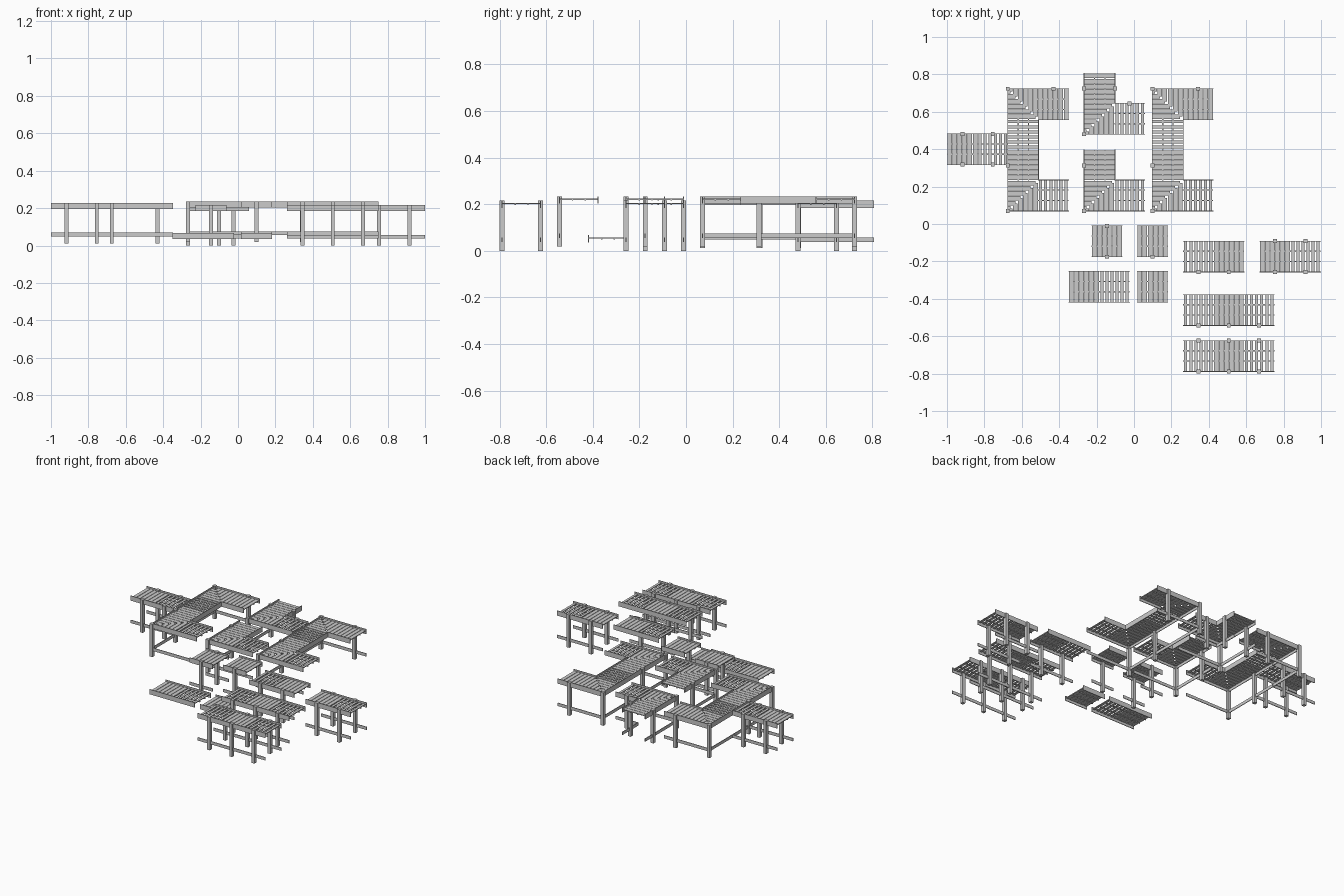
import bpy, bmesh, math
from mathutils import Matrix, Vector

if "Cube" in bpy.data.objects:
    bpy.data.objects.remove(bpy.data.objects["Cube"])

M, W = 0.1625, 0.165          # module length, deck width
P, T = 0.021, 0.004           # post side, rail thickness
RAIL_H, LEG_H = 0.032, 0.216


class Part:
    """Collects boxes into one mesh, with a local frame."""
    def __init__(self, name, x, y, z=0, rot=0):
        self.name, self.bm = name, bmesh.new()
        self.mat = Matrix.Translation((x, y, z)) @ Matrix.Rotation(math.radians(rot), 4, 'Z')

    def box(self, x0, x1, y0, y1, z0, z1):
        c = Vector(((x0 + x1) / 2, (y0 + y1) / 2, (z0 + z1) / 2))
        m = Matrix.Translation(c) @ Matrix.Diagonal((x1 - x0, y1 - y0, z1 - z0, 1))
        bmesh.ops.create_cube(self.bm, size=1, matrix=m)

    def post(self, x, y):
        self.box(x - P / 2, x + P / 2, y - P / 2, y + P / 2, 0, LEG_H)

    def rail(self, x0, y0, x1, y1, z):
        h = T / 2
        self.box(x0 - h, x1 + h, y0 - h, y1 + h, z, z + RAIL_H)

    def low_rail(self, x0, y0, x1, y1):
        h = T / 2
        self.box(x0 - h, x1 + h, y0 - h, y1 + h, 0.037, 0.057)

    def slat(self, along, t0, t1, a, b, z):
        if along == 'y':
            self.box(t0, t1, a, b, z, z + 0.005)
        else:
            self.box(a, b, t0, t1, z, z + 0.005)

    def deck(self, start, dense, z, along='y', mitre=False):
        n = 6
        pitch = M / n
        gap = 0.003 if dense else 0.011
        for i in range(n):
            t = start + i * pitch
            end = W if not mitre else max(t - start + pitch / 2, 0.01)
            self.slat(along, t + gap / 2, t + pitch - gap / 2, 0, end, z)
        if not mitre:                      # battens under the slats
            for b in (0.053, 0.108):
                other = 'x' if along == 'y' else 'y'
                self.slat(other, b, b + 0.006, start, start + M, z - 0.004)

    def finish(self):
        me = bpy.data.meshes.new(self.name)
        self.bm.to_mesh(me)
        self.bm.free()
        ob = bpy.data.objects.new(self.name, me)
        ob.matrix_world = self.mat
        bpy.context.collection.objects.link(ob)


RZ = LEG_H - RAIL_H           # top rail bottom height


def straight(name, x, y, n, dense, sides=(0, 1), z=0, low=False):
    """Straight section: n modules along x; sides with posts 0=front 1=back."""
    rz = 0 if low else RZ
    f = Part(name + "_frame", x, y, z)
    for s in (0, 1):
        f.rail(0, s * W, n * M, s * W, rz)
        if s in sides and not low:
            f.low_rail(0, s * W, n * M, s * W)
            for i in range(n):
                f.post((i + 0.5) * M, s * W)
    f.finish()
    d = Part(name + "_slats", x, y, z)
    for i in range(n):
        d.deck(i * M, i in dense, rz + 0.017)
    d.finish()


def corner(name, x, y, rot=0, inner=False, z=0):
    """L section: mitred corner with one arm up and one arm right."""
    L = 2 * M
    f = Part(name + "_frame", x, y, z, rot)
    f.rail(0, 0, L, 0, RZ)
    f.rail(0, 0, 0, L, RZ)
    f.rail(W, W, L, W, RZ)
    f.rail(W, W, W, L, RZ)
    f.low_rail(0, 0, L, 0)
    f.low_rail(0, 0, 0, L)
    f.post(0, 0)
    f.post(0, 1.5 * M)
    if inner:
        f.low_rail(W, W, L, W)
        f.low_rail(W, W, W, L)
        f.post(W, 1.5 * M)
        f.post(1.5 * M, W)
    f.finish()
    d = Part(name + "_slats", x, y, z, rot)
    zz = RZ + 0.017
    for along in ('x', 'y'):
        d.deck(0, True, zz, along, mitre=True)
    d.deck(M, True, zz, 'x')
    d.deck(M, False, zz, 'y')
    d.finish()


UP = 0.018
# back row: corner groups
for nm, x in (("left_bend", -0.675), ("right_bend", 0.098)):
    z = 0.012 if x < 0 else UP
    corner(nm + "_lower", x, 0.07, 0, z=z)
    corner(nm + "_upper", x, 0.723, -90, z=z)
straight("left_branch", -0.999, 0.317, 2, (0,), z=0.012)
corner("inner_bend", -0.267, 0.48, 0, True)
corner("outer_bend", -0.267, 0.07, z=UP)

# middle row: short sections and bare decks
straight("single_two_sided", -0.226, -0.175, 1, (0,))
straight("single_one_sided", 0.018, -0.175, 1, (0,), (0,), UP)
straight("low_double", -0.348, -0.418, 2, (0,), z=0.036, low=True)
straight("low_single", 0.018, -0.418, 1, (0,), z=0.036, low=True)

# front right: double and triple sections
straight("double_one_sided", 0.263, -0.257, 2, (1,), (0,), UP)
straight("double_two_sided", 0.673, -0.257, 2, (0,))
straight("triple_one_sided", 0.263, -0.543, 3, (1,), (0,), UP)
straight("triple_two_sided", 0.263, -0.789, 3, (1,))
